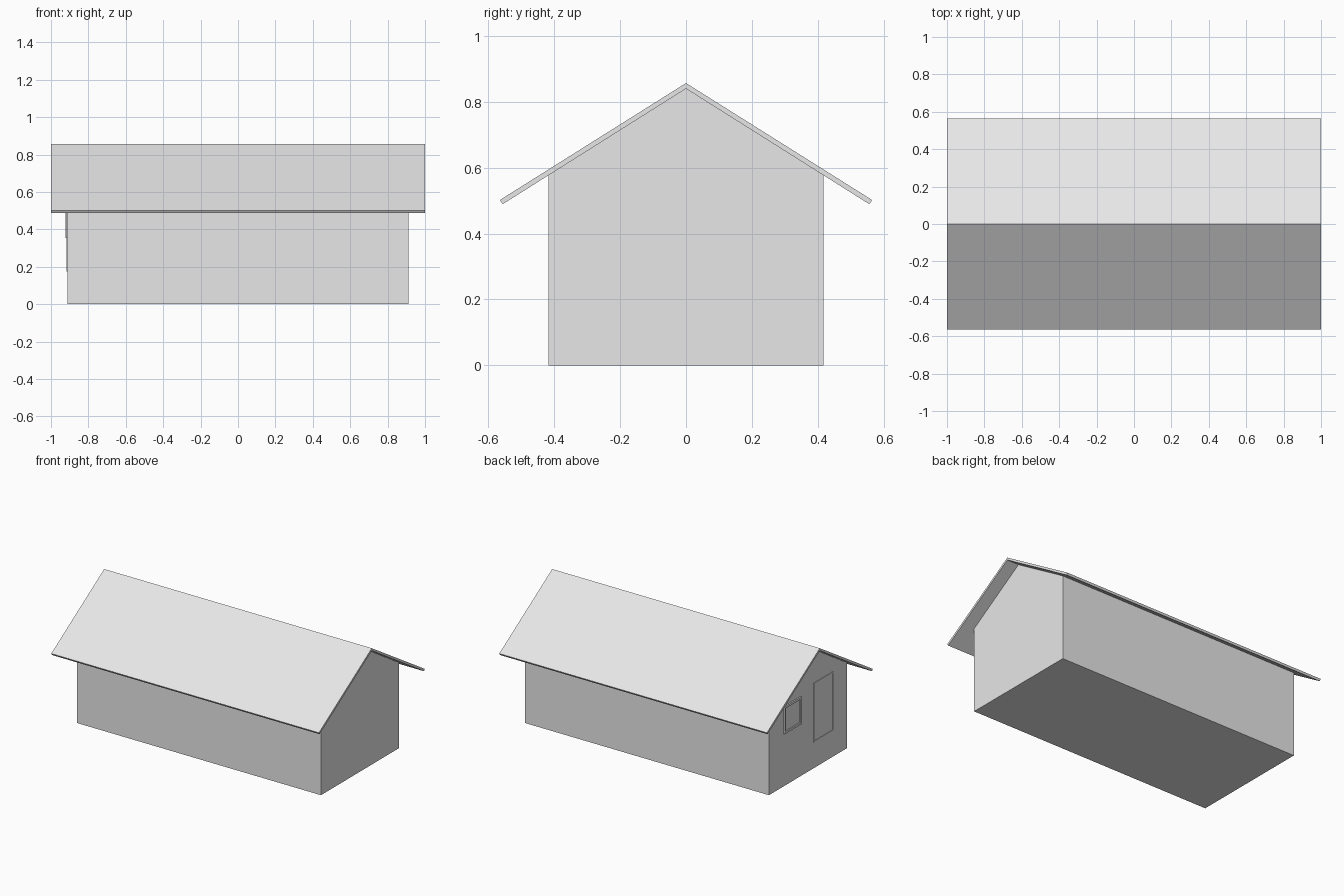
import bpy, bmesh

if "Cube" in bpy.data.objects:
    bpy.data.objects.remove(bpy.data.objects["Cube"])

grey = bpy.data.materials.new("plain grey")
grey.diffuse_color = (0.8, 0.8, 0.8, 1)
grey.use_nodes = True
grey.node_tree.nodes["Principled BSDF"].inputs["Base Color"].default_value = grey.diffuse_color


def finish(name, bm):
    bmesh.ops.recalc_face_normals(bm, faces=bm.faces)
    mesh = bpy.data.meshes.new(name)
    bm.to_mesh(mesh)
    bm.free()
    mesh.materials.append(grey)
    obj = bpy.data.objects.new(name, mesh)
    bpy.context.collection.objects.link(obj)
    return obj


def extrude_x(name, profile, x0, x1):
    """Extrude a (y, z) outline along x."""
    bm = bmesh.new()
    face = bm.faces.new([bm.verts.new((x0, y, z)) for y, z in profile])
    moved = bmesh.ops.extrude_face_region(bm, geom=[face])["geom"]
    verts = [g for g in moved if isinstance(g, bmesh.types.BMVert)]
    bmesh.ops.translate(bm, vec=(x1 - x0, 0, 0), verts=verts)
    return finish(name, bm)


def mirrored(half):
    """Continue a half outline with its mirror image across y = 0."""
    return half + [(-y, z) for y, z in reversed(half) if y != 0]


WALL_X, WALL_Y = 0.912, 0.417


def framed_panel(name, y0, y1, z0, z1, depth, border, recess):
    """Raised plate on the left gable with a sunken inner panel."""
    obj = extrude_x(name, [(y0, z0), (y1, z0), (y1, z1), (y0, z1)],
                    -WALL_X - depth, -WALL_X)
    bm = bmesh.new()
    bm.from_mesh(obj.data)
    front = min(bm.faces, key=lambda f: f.calc_center_median().x)
    bmesh.ops.inset_region(bm, faces=[front], thickness=border)
    inner = bmesh.ops.extrude_face_region(bm, geom=[front])["geom"]
    verts = [g for g in inner if isinstance(g, bmesh.types.BMVert)]
    bmesh.ops.translate(bm, vec=(recess, 0, 0), verts=verts)
    if front.is_valid:
        bm.faces.remove(front)
    bmesh.ops.recalc_face_normals(bm, faces=bm.faces)
    bm.to_mesh(obj.data)
    bm.free()


# House body with gabled ends
extrude_x("house_body", mirrored([(WALL_Y, 0), (WALL_Y, 0.578), (0, 0.84)]),
          -WALL_X, WALL_X)

# Thin roof with overhanging eaves and square-cut edges
slope = [(0.565, 0.502), (0.557, 0.489)]
extrude_x("roof", [(0, 0.857)] + slope + [(0, 0.84)]
          + [(-y, z) for y, z in reversed(slope)], -1, 1)

# Door and window on the left gable
framed_panel("door", -0.27, -0.06, 0.175, 0.575, 0.004, 0.012, 0.003)
framed_panel("window", 0.08, 0.26, 0.355, 0.54, 0.009, 0.02, 0.007)
